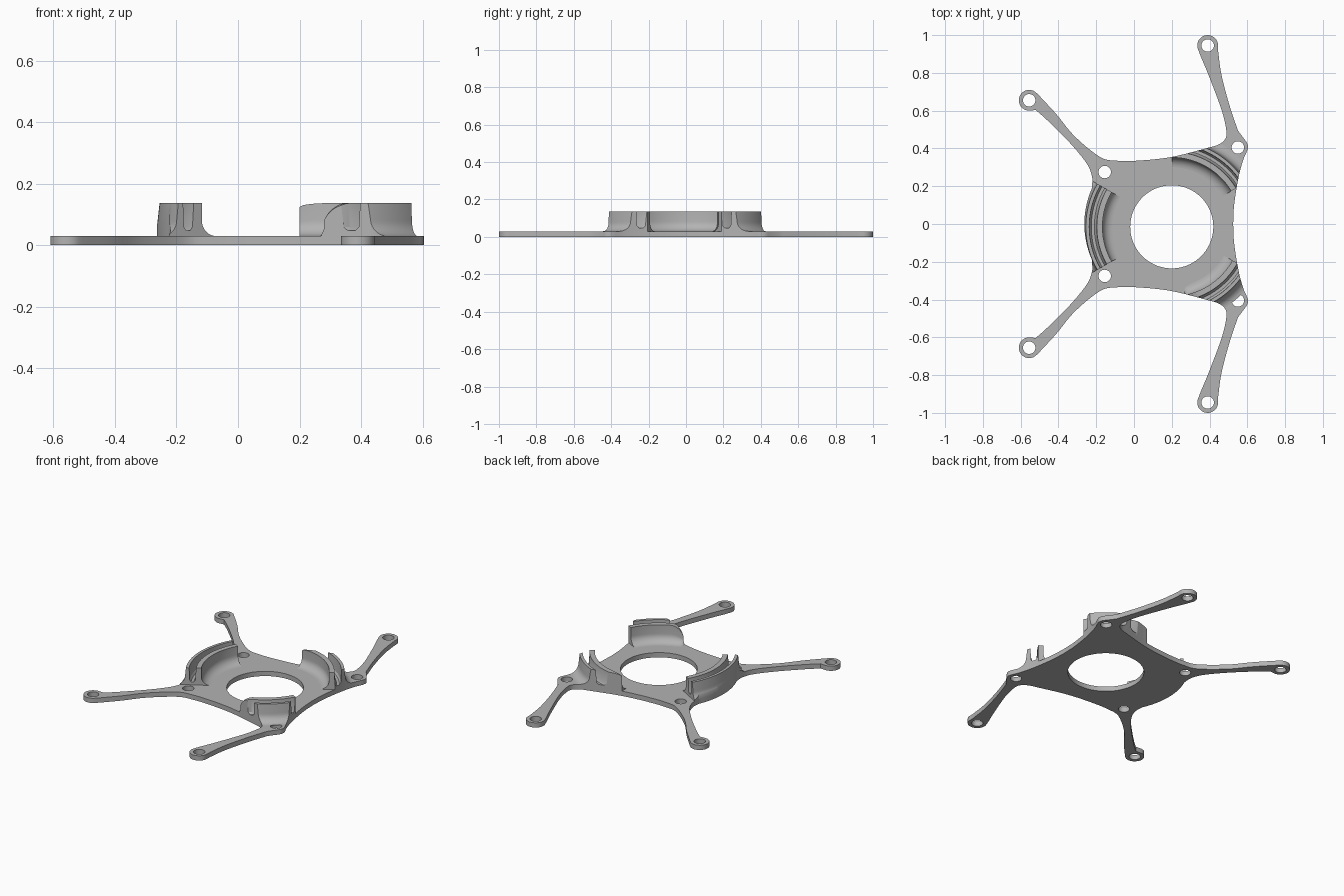
import bpy, bmesh, math
from mathutils import Vector

cube = bpy.data.objects.get("Cube")
if cube:
    bpy.data.objects.remove(cube, do_unlink=True)

PLATE = 0.03
RIM = 0.137
CENTRE = Vector((0.2, -0.015))

grey = bpy.data.materials.new("light_grey")
grey.use_nodes = True
grey.diffuse_color = (0.45, 0.45, 0.45, 1)
grey.node_tree.nodes["Principled BSDF"].inputs["Base Color"].default_value = (0.45, 0.45, 0.45, 1)


def make(name, bm):
    bmesh.ops.recalc_face_normals(bm, faces=bm.faces)
    mesh = bpy.data.meshes.new(name)
    bm.to_mesh(mesh)
    bm.free()
    mesh.materials.append(grey)
    obj = bpy.data.objects.new(name, mesh)
    bpy.context.collection.objects.link(obj)
    return obj


def prism(name, points, z0, z1):
    bm = bmesh.new()
    face = bm.faces.new([bm.verts.new((x, y, z0)) for x, y in points])
    new = bmesh.ops.extrude_face_region(bm, geom=[face])["geom"]
    verts = [v for v in new if isinstance(v, bmesh.types.BMVert)]
    bmesh.ops.translate(bm, verts=verts, vec=(0, 0, z1 - z0))
    return make(name, bm)


def arc(cx, cy, r, a0, a1, n):
    angles = [math.radians(a0 + (a1 - a0) * i / n) for i in range(n + 1)]
    return [(cx + r * math.cos(a), cy + r * math.sin(a)) for a in angles]


def smooth(points, steps=5):
    # Catmull-Rom curve through the points
    p = [Vector(q) for q in points]
    p = [2 * p[0] - p[1]] + p + [2 * p[-1] - p[-2]]
    out = []
    for a, b, c, d in zip(p, p[1:], p[2:], p[3:]):
        for i in range(steps):
            t = i / steps
            q = 0.5 * (2 * b + (c - a) * t + (2 * a - 5 * b + 4 * c - d) * t ** 2
                       + (3 * b - a - 3 * c + d) * t ** 3)
            out.append(tuple(q))
    return out + [tuple(points[-1])]


def boolean(obj, cutter, operation):
    mod = obj.modifiers.new("cut", 'BOOLEAN')
    mod.object, mod.operation, mod.solver = cutter, operation, 'EXACT'
    bpy.context.view_layer.objects.active = obj
    bpy.ops.object.modifier_apply(modifier=mod.name)
    bpy.data.objects.remove(cutter, do_unlink=True)


def finish(obj):
    bpy.ops.object.select_all(action='DESELECT')
    obj.select_set(True)
    bpy.context.view_layer.objects.active = obj
    bpy.ops.object.shade_smooth_by_angle(angle=math.radians(30))


# Half outline of the plate: side edge, ear, long arm, back edge, short arm, left edge
half = smooth([(.525, 0), (.53, .1), (.55, .23), (.575, .33), (.6, .39)])
half += arc(.55, .405, .054, 0, 40, 5)
half += smooth([(.55, .495), (.505, .63), (.463, .79), (.446, .91)])
half += arc(.39, .945, .055, -10, 195, 18)
half += smooth([(.352, .89), (.394, .79), (.463, .606), (.488, .5), (.484, .452), (.45, .422),
                (.39, .403), (.2, .355), (.03, .336), (-.09, .335), (-.18, .355),
                (-.315, .465), (-.41, .58), (-.505, .683)])
half += arc(-.555, .655, .055, 42, 265, 18)
half += smooth([(-.52, .603), (-.46, .55), (-.34, .43), (-.25, .32), (-.222, .25), (-.222, .205)])
half += arc(CENTRE.x, 0, .463, 156, 179, 10)
outline = half + [(x, -y) for x, y in reversed(half[1:])]

# Plate with the round opening and screw holes
plate = prism("base_plate_with_arms", outline, 0, PLATE)
holes = [(*CENTRE, .22, 72)]
for x, y in [(.55, .405), (.39, .945), (-.155, .275), (-.555, .655)]:
    holes += [(x, y, .033, 28), (x, -y, .033, 28)]
for x, y, r, n in holes:
    boolean(plate, prism("hole_cutter", arc(x, y, r, 0, 360, n)[:-1], -.1, .1), 'DIFFERENCE')
finish(plate)

# Guard cross-section (radius, height): inner fillet, two walls, groove, outer flare
LOW = PLATE - .002
inner_fillet = arc(.315, .082, .052, -90, 0, 8)
outer_flare = arc(.513, .082, .052, 180, 270, 8)
section = ([(.315, LOW)] + inner_fillet + [(.367, RIM), (.397, RIM)]
           + [(.402, .06), (.41, .048), (.426, .048), (.434, .06)]
           + [(.437, RIM), (.455, RIM)] + outer_flare + [(.513, LOW)])


def guard(name, a0, a1, low_end=None, height=1, ramp=12):
    bm = bmesh.new()
    rings = []
    steps = 40
    for i in range(steps + 1):
        deg = a0 + (a1 - a0) * i / steps
        a = math.radians(deg)
        f = 1
        if low_end is not None:
            # rounded shoulder at the lowered end
            t = min(1, abs(deg - low_end) / ramp)
            f = height + (1 - height) * math.sqrt(1 - (1 - t) ** 2)
        rings.append([bm.verts.new((CENTRE.x + r * math.cos(a), CENTRE.y + r * math.sin(a),
                                    z if z <= LOW else LOW + (z - LOW) * f)) for r, z in section])
    n = len(section)
    for p, q in zip(rings, rings[1:]):
        for k in range(n):
            m = (k + 1) % n
            bm.faces.new((p[k], p[m], q[m], q[k]))
    bm.faces.new(rings[0])
    bm.faces.new(rings[-1])
    obj = make(name, bm)
    # trim to the plate outline
    boolean(obj, prism("outline_cutter", outline, -.1, .3), 'INTERSECT')
    finish(obj)


guard("left_side_guard", 150, 210)
guard("back_corner_guard", 31, 90, 90, .88, 16)
guard("front_corner_guard", -79, -29, -79, .06, 14)
